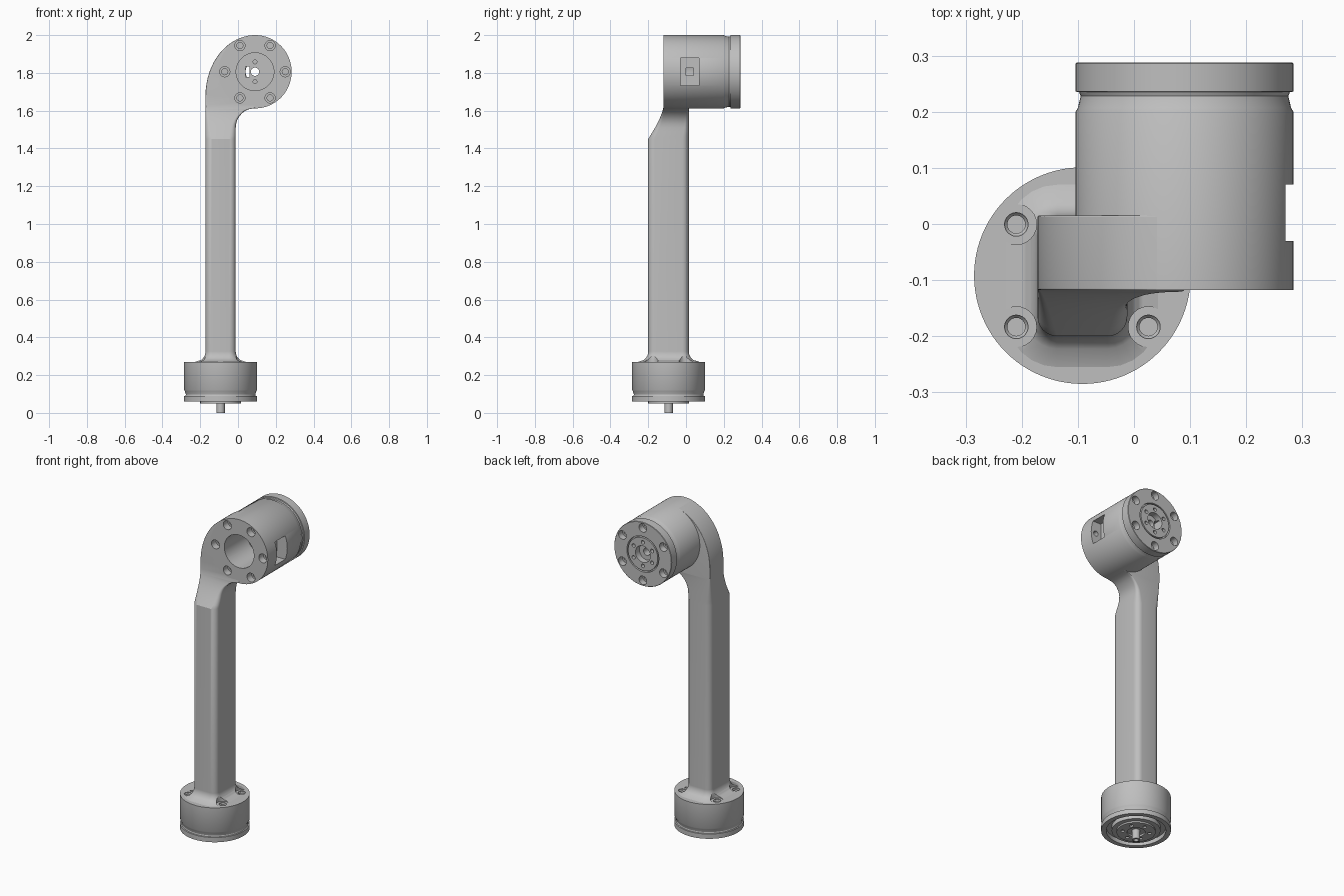
import bpy, bmesh, math
from mathutils import Vector

if "Cube" in bpy.data.objects:
    bpy.data.objects.remove(bpy.data.objects["Cube"])

grey = bpy.data.materials.new("light_grey")
grey.diffuse_color = (0.52, 0.52, 0.52, 1)
grey.use_nodes = True
grey.node_tree.nodes["Principled BSDF"].inputs["Base Color"].default_value = grey.diffuse_color


def loft(name, rings):
    """Skin closed rings of equal point count and cap both ends."""
    bm = bmesh.new()
    vs = [[bm.verts.new(p) for p in ring] for ring in rings]
    n = len(vs[0])
    for a, b in zip(vs, vs[1:]):
        for i in range(n):
            j = (i + 1) % n
            bm.faces.new((a[i], a[j], b[j], b[i]))
    bm.faces.new(vs[0][::-1])
    bm.faces.new(vs[-1])
    bmesh.ops.recalc_face_normals(bm, faces=bm.faces)
    mesh = bpy.data.meshes.new(name)
    bm.to_mesh(mesh)
    bm.free()
    mesh.materials.append(grey)
    ob = bpy.data.objects.new(name, mesh)
    bpy.context.collection.objects.link(ob)
    return ob


def lathe(name, profile, centre, axis, n=64):
    """Revolve (radius, height) points about the y or z axis through centre."""
    rings = []
    for r, h in profile:
        ring = []
        for i in range(n):
            a = 2 * math.pi * i / n
            u, v = r * math.cos(a), r * math.sin(a)
            p = (u, h, v) if axis == "y" else (u, v, h)
            ring.append(Vector(p) + Vector(centre))
        rings.append(ring)
    return loft(name, rings)


def box(x0, x1, y0, y1, z0, z1):
    return loft("cutter", [[(x0, y0, z), (x1, y0, z), (x1, y1, z), (x0, y1, z)] for z in (z0, z1)])


def cut(ob, cutters):
    """Subtract each cutter from ob, then remove the cutter."""
    bpy.context.view_layer.objects.active = ob
    for c in cutters:
        m = ob.modifiers.new("cut", "BOOLEAN")
        m.operation, m.solver, m.object = "DIFFERENCE", "EXACT", c
        bpy.ops.object.modifier_apply(modifier=m.name)
        bpy.data.objects.remove(c)


def bolt_circle(centre, radius, axis, profile, start=0, count=6, n=24):
    out = []
    for k in range(count):
        a = math.radians(start + 360 / count * k)
        u, v = radius * math.cos(a), radius * math.sin(a)
        off = (u, 0, v) if axis == "y" else (u, v, 0)
        out.append(lathe("cutter", profile, Vector(centre) + Vector(off), axis, n))
    return out


HX, HZ, R = 0.09, 1.806, 0.194      # head axis and radius
HEAD = (HX, 0, HZ)
BASE = (-0.092, -0.092, 0)


def front_cutters():
    """Large front bore and the six counterbored bolt holes around it."""
    bore = lathe("cutter", [(0.1, -0.2), (0.1, 0.1)], HEAD, "y")
    bolts = bolt_circle(HEAD, 0.16, "y",
                        [(0.027, -0.2), (0.027, -0.075), (0.016, -0.075), (0.016, -0.01)])
    return [bore] + bolts


def rounded_rect(x0, x1, y0, y1, r, z, steps=6):
    pts = []
    corners = ((x1 - r, y1 - r), (x0 + r, y1 - r), (x0 + r, y0 + r), (x1 - r, y0 + r))
    for q, (cx, cy) in enumerate(corners):
        for i in range(steps + 1):
            a = math.pi / 2 * (q + i / steps)
            pts.append((cx + r * math.cos(a), cy + r * math.sin(a), z))
    return pts


def arm_section(z):
    """Cross-section of the arm: flared foot, straight shaft, curved neck."""
    x0, x1, y0, y1, r = -0.172, -0.012, -0.2, 0.015, 0.035
    if z < 0.325:                                   # flared foot
        f = 0.055 - math.sqrt(max(0, 0.055**2 - (0.325 - z)**2))
        x0, x1, y0, y1, r = x0 - f, x1 + f, y0 - f, y1 + f, r + f
    if z > 1.511:                                   # fillet running under the head
        x1 = HX - math.sqrt(max(0, 0.102**2 - (z - 1.511)**2))
    if z > 1.68:                                    # outer curve flowing onto the head
        x0 = HX - 0.262 * math.sqrt(max(0, 1 - ((z - 1.68) / 0.3195)**2))
    if z > 1.45:                                    # front leans back to the head face
        t = min(1, (z - 1.45) / 0.18)
        y0 = -0.2 + 0.0825 * (1.35 * t - 0.35 * t**3)
        if t == 1:
            y0 = -0.1175
        r = 0.035 - 0.032 * t
    return rounded_rect(x0, x1, y0, y1, r, z)


# Arm
levels = [0.27 + 0.055 * (1 - math.cos(math.pi / 2 * i / 8)) for i in range(9)]
levels = [0.27 + 0.055 * math.sin(math.pi / 2 * i / 8) for i in range(9)]
levels += [1.45] + [1.45 + 0.02 * i for i in range(1, 8)]
levels += [1.6, 1.608, 1.613, 1.63, 1.68]
levels += [1.68 + 0.319 * math.sin(math.pi / 2 * i / 16) for i in range(1, 17)]
arm = loft("arm", [arm_section(z) for z in levels])
foot_angles = [math.degrees(math.atan2(sy * 0.0915, sx * 0.118))
               for sx in (-1, 1) for sy in (-1, 1)]
pockets = [c for a in foot_angles
           for c in bolt_circle(BASE, 0.149, "z", [(0.036, 0.25), (0.036, 0.45)], a, 1)]
cut(arm, pockets + front_cutters())

# Head housing with groove, ring channel and stepped centre bore at the back
head = lathe("head_housing", [
    (R, -0.118), (R, 0.2), (0.19, 0.207), (0.185, 0.228), (0.188, 0.235),
    (R, 0.236), (R, 0.286), (R - 0.002, 0.288), (0.108, 0.288), (0.108, 0.27),
    (0.1, 0.27), (0.1, 0.288), (0.05, 0.288), (0.05, 0.25)], HEAD, "y", 96)
cut(head, front_cutters())
cut(head, [lathe("cutter", [(0.022, 0.0), (0.022, 0.4)], HEAD, "y", 24)])
cut(head, [box(0.04, 0.062, 0.05, 0.27, HZ - 0.028, HZ + 0.028)])
cut(head, bolt_circle(HEAD, 0.16, "y",
                      [(0.026, 0.4), (0.026, 0.25), (0.015, 0.25), (0.015, 0.2)], 30))
cut(head, bolt_circle(HEAD, 0.072, "y", [(0.011, 0.4), (0.011, 0.22)], 30, n=16))
cut(head, bolt_circle(HEAD, 0.052, "y", [(0.01, 0.05), (0.01, 0.2)], 90, 2, n=16))
# Side window with a small hole through to the bore
cut(head, [box(0.215, 0.4, -0.03, 0.07, HZ - 0.072, HZ + 0.072),
           box(0.15, 0.3, 0.0, 0.04, HZ - 0.02, HZ + 0.02)])

# Base housing, with groove near the bottom and ring channel underneath
base = lathe("base_housing", [
    (R - 0.001, 0.27), (R - 0.001, 0.122), (0.189, 0.115), (0.184, 0.097),
    (0.186, 0.09), (R - 0.001, 0.089), (R - 0.001, 0.06), (0.165, 0.06),
    (0.165, 0.085), (0.135, 0.085), (0.135, 0.06), (0.11, 0.06)], BASE, "z", 96)
holes = [c for a in foot_angles
         for c in bolt_circle(BASE, 0.149, "z",
                              [(0.021, 0.3), (0.021, 0.266), (0.016, 0.26), (0.016, 0.2)], a, 1)]
cut(base, holes)

# Output flange and hollow drive pin under the base
flange = lathe("output_flange", [
    (0.108, 0.07), (0.108, 0.05), (0.05, 0.05), (0.05, 0.06)], BASE, "z")
cut(flange, bolt_circle(BASE, 0.075, "z", [(0.011, 0.03), (0.011, 0.066)], 30, n=16))
lathe("drive_pin", [(0.022, 0.075), (0.022, 0.0), (0.013, 0.0), (0.013, 0.05)], BASE, "z", 32)

# Smooth curved faces, keep machined edges sharp
bpy.ops.object.select_all(action="DESELECT")
for ob in bpy.context.scene.objects:
    ob.select_set(True)
bpy.context.view_layer.objects.active = arm
bpy.ops.object.shade_smooth_by_angle(angle=math.radians(30))
